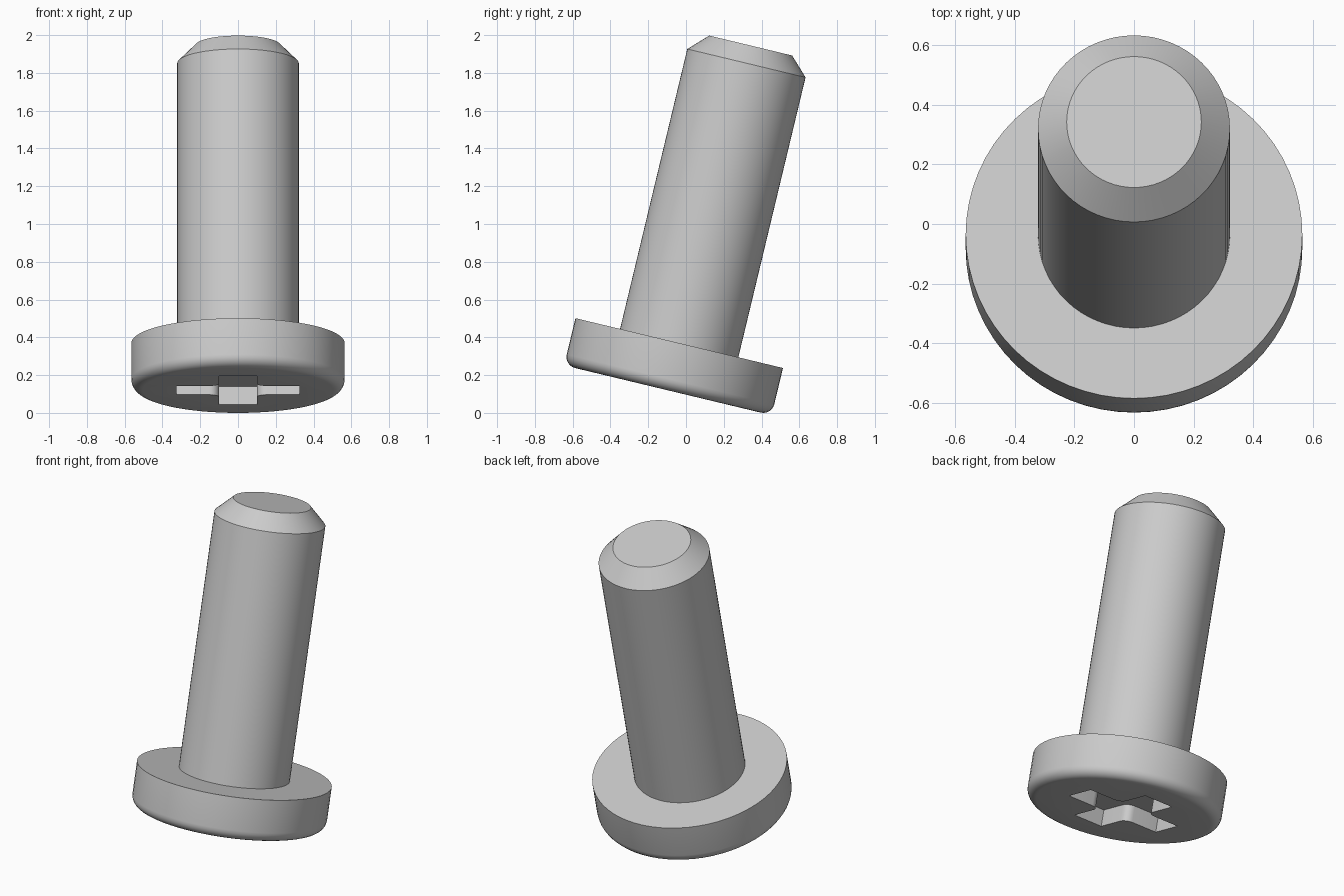
import bpy, bmesh
from math import sin, cos, pi, radians
from mathutils import Matrix

if "Cube" in bpy.data.objects:
    bpy.data.objects.remove(bpy.data.objects["Cube"])

HEAD_R, HEAD_H, FILLET = 0.565, 0.257, 0.06
SHAFT_R, TIP_R = 0.322, 0.226
SHAFT_TOP, TIP_TOP = 1.781, 1.877
SLOT, ARM, CORNER, DEPTH = 0.1, 0.325, 0.05, 0.1
SEGMENTS = 64
# Lean toward +y, then set the lowest point on the floor
PLACE = Matrix.Translation((0, -0.1, 0.123)) @ Matrix.Rotation(radians(-13.5), 4, 'X')


def make_object(name, bm):
    bmesh.ops.recalc_face_normals(bm, faces=bm.faces)
    mesh = bpy.data.meshes.new(name)
    bm.to_mesh(mesh)
    bm.free()
    obj = bpy.data.objects.new(name, mesh)
    bpy.context.collection.objects.link(obj)
    return obj


def arc(cx, cy, r, start, end, steps):
    angles = [start + (end - start) * i / steps for i in range(steps + 1)]
    return [(cx + r * cos(a), cy + r * sin(a)) for a in angles]


# Screw: one turned profile with a rounded head and a chamfered tip
profile = arc(HEAD_R - FILLET, FILLET, FILLET, -pi / 2, 0, 6)
profile += [(HEAD_R, HEAD_H), (SHAFT_R, HEAD_H), (SHAFT_R, SHAFT_TOP), (TIP_R, TIP_TOP)]
bm = bmesh.new()
rings = []
for r, z in profile:
    rings.append([bm.verts.new((r * cos(2 * pi * i / SEGMENTS), r * sin(2 * pi * i / SEGMENTS), z))
                  for i in range(SEGMENTS)])
for low, high in zip(rings, rings[1:]):
    for i in range(SEGMENTS):
        j = (i + 1) % SEGMENTS
        bm.faces.new((low[i], low[j], high[j], high[i]))
bm.faces.new(rings[0])
bm.faces.new(rings[-1])
screw = make_object("screw", bm)

# Cross recess cutter: four arms with rounded inner corners
quarter = [(ARM, -SLOT), (ARM, SLOT)]
quarter += arc(SLOT + CORNER, SLOT + CORNER, CORNER, 1.5 * pi, pi, 6)
outline = []
for k in range(4):
    c, s = round(cos(k * pi / 2)), round(sin(k * pi / 2))
    outline += [(x * c - y * s, x * s + y * c) for x, y in quarter]
bm = bmesh.new()
face = bm.faces.new([bm.verts.new((x, y, -0.1)) for x, y in outline])
extruded = bmesh.ops.extrude_face_region(bm, geom=[face])
bmesh.ops.translate(bm, vec=(0, 0, 0.1 + DEPTH),
                    verts=[v for v in extruded["geom"] if isinstance(v, bmesh.types.BMVert)])
cutter = make_object("recess_cutter", bm)
cutter.hide_render = True

# Cut the recess, then shade smooth with sharp rims
cut = screw.modifiers.new("recess", 'BOOLEAN')
cut.operation = 'DIFFERENCE'
cut.solver = 'EXACT'
cut.object = cutter
bpy.context.view_layer.objects.active = screw
screw.select_set(True)
bpy.context.view_layer.update()
bpy.ops.object.modifier_apply(modifier="recess")
bpy.data.objects.remove(cutter)
bpy.ops.object.shade_smooth_by_angle(angle=radians(30))

# Lean the screw and rest it on the floor, centred
screw.data.transform(PLACE)
ys = [v.co.y for v in screw.data.vertices]
zs = [v.co.z for v in screw.data.vertices]
screw.data.transform(Matrix.Translation((0, -(min(ys) + max(ys)) / 2, -min(zs))))
